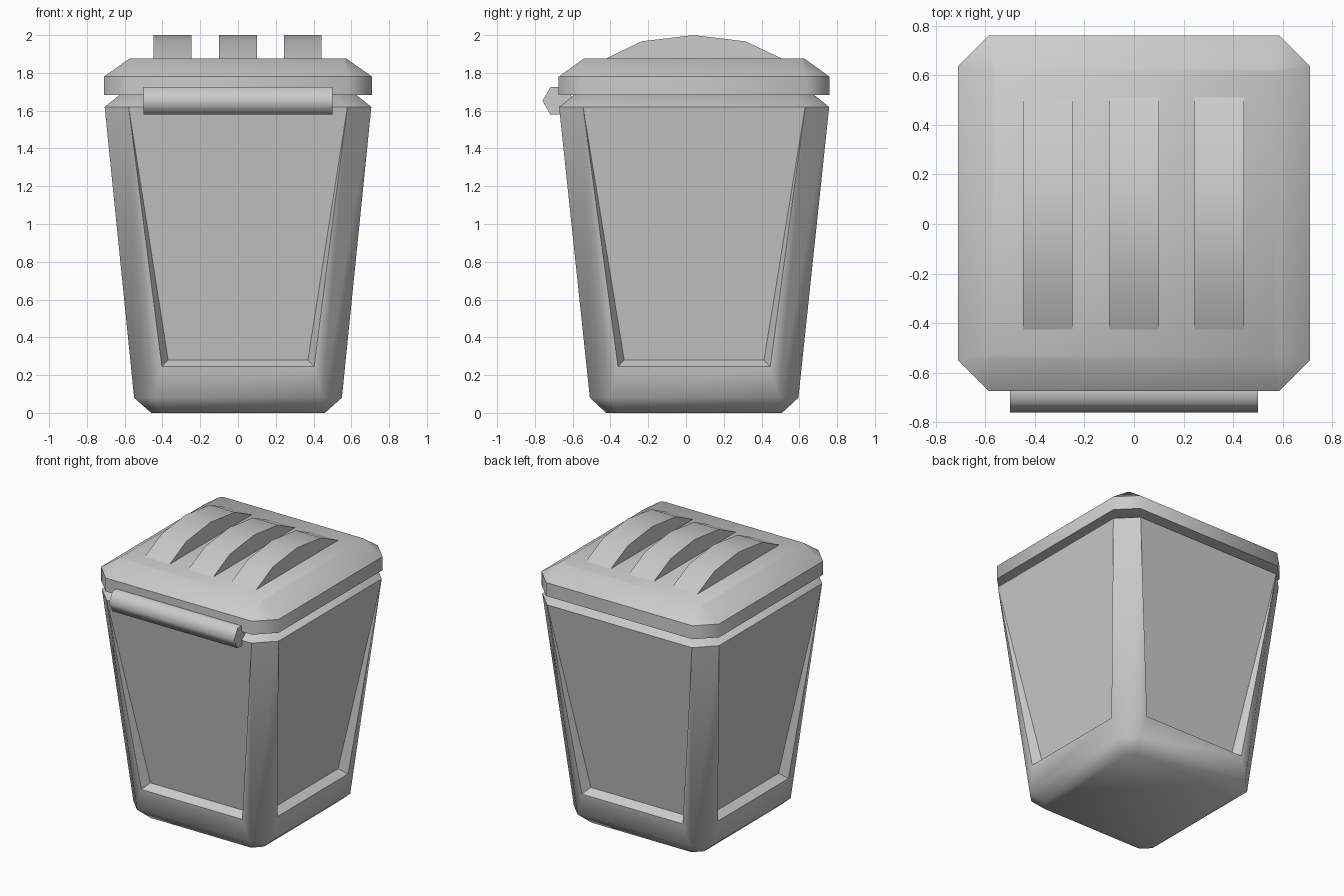
import bpy, bmesh, math
from mathutils import Vector

if "Cube" in bpy.data.objects:
    bpy.data.objects.remove(bpy.data.objects["Cube"])

CY = 0.043  # the bin sits slightly back because of the handle


def ring(bm, z, hx, hy, cut):
    """Rectangle with cut corners, counter-clockwise from the front edge."""
    a, b = hx - cut, hy - cut
    pts = [(-a, -hy), (a, -hy), (hx, -b), (hx, b),
           (a, hy), (-a, hy), (-hx, b), (-hx, -b)]
    return [bm.verts.new((x, y + CY, z)) for x, y in pts]


def bridge(bm, lower, upper, sides=range(8)):
    for i in sides:
        j = (i + 1) % 8
        bm.faces.new((lower[i], lower[j], upper[j], upper[i]))


def finish(bm, name, angle):
    bmesh.ops.recalc_face_normals(bm, faces=bm.faces)
    mesh = bpy.data.meshes.new(name)
    bm.to_mesh(mesh)
    bm.free()
    ob = bpy.data.objects.new(name, mesh)
    bpy.context.collection.objects.link(ob)
    bpy.ops.object.select_all(action='DESELECT')
    ob.select_set(True)
    bpy.context.view_layer.objects.active = ob
    bpy.ops.object.shade_smooth_by_angle(angle=math.radians(angle))
    return ob


def prism(name, profile, x0, x1, angle):
    """Extrude a (y, z) profile along x."""
    bm = bmesh.new()
    face = bm.faces.new([bm.verts.new((x0, y, z)) for y, z in profile])
    ext = bmesh.ops.extrude_face_region(bm, geom=[face])
    moved = [v for v in ext['geom'] if isinstance(v, bmesh.types.BMVert)]
    bmesh.ops.translate(bm, verts=moved, vec=(x1 - x0, 0, 0))
    return finish(bm, name, angle)


# Tapered body with a recessed panel on each side
bm = bmesh.new()
base = ring(bm, 0.0, 0.46, 0.465, 0.06)
low = ring(bm, 0.08, 0.55, 0.552, 0.10)
high = ring(bm, 1.62, 0.706, 0.715, 0.127)
neck = ring(bm, 1.685, 0.625, 0.633, 0.10)
bm.faces.new(base)
bm.faces.new(neck)
bridge(bm, base, low)
bridge(bm, low, high, (1, 3, 5, 7))
bridge(bm, high, neck)
for k in range(4):
    a0, b0, a1, b1 = low[2 * k], low[2 * k + 1], high[2 * k], high[2 * k + 1]
    ang = k * math.pi / 2
    t = Vector((math.cos(ang), math.sin(ang), 0))
    n = Vector((math.sin(ang), -math.cos(ang), 0))

    def panel_corner(u, z, depth):
        p = a0.co.lerp(a1.co, (z - 0.08) / 1.54)
        d = (p - Vector((0, CY, 0))).dot(n) - depth
        return bm.verts.new(Vector((0, CY, z)) + n * d + t * u)

    p, q = panel_corner(-0.403, 0.245, 0), panel_corner(0.403, 0.245, 0)
    pi, qi = panel_corner(-0.37, 0.28, 0.06), panel_corner(0.37, 0.28, 0.06)
    for f in ((a0, b0, q, p), (a0, p, a1), (b0, b1, q),
              (p, q, qi, pi), (p, pi, a1), (q, b1, qi), (pi, qi, b1, a1)):
        bm.faces.new(f)
finish(bm, "body", 47)

# Lid with chamfered top
bm = bmesh.new()
rings = [ring(bm, 1.683, 0.71, 0.717, 0.125),
         ring(bm, 1.78, 0.71, 0.717, 0.125),
         ring(bm, 1.875, 0.575, 0.585, 0.015)]
bm.faces.new(rings[0])
bm.faces.new(rings[2])
bridge(bm, rings[0], rings[1])
bridge(bm, rings[1], rings[2])
finish(bm, "lid", 47)

# Three arched ribs on the lid
arch = [(-0.435, 1.87), (-0.235, 1.967), (0.04, 2.0), (0.315, 1.967), (0.52, 1.87)]
for i, x in enumerate((-0.347, 0.0, 0.343)):
    prism(f"lid_rib_{i + 1}", arch, x - 0.1, x + 0.1, 40)

# Hexagonal handle bar on the front
r = 0.084
hexagon = [(-0.676 + r * math.cos(i * math.pi / 3), 1.652 + r * math.sin(i * math.pi / 3))
           for i in range(6)]
prism("handle", hexagon, -0.5, 0.5, 65)
